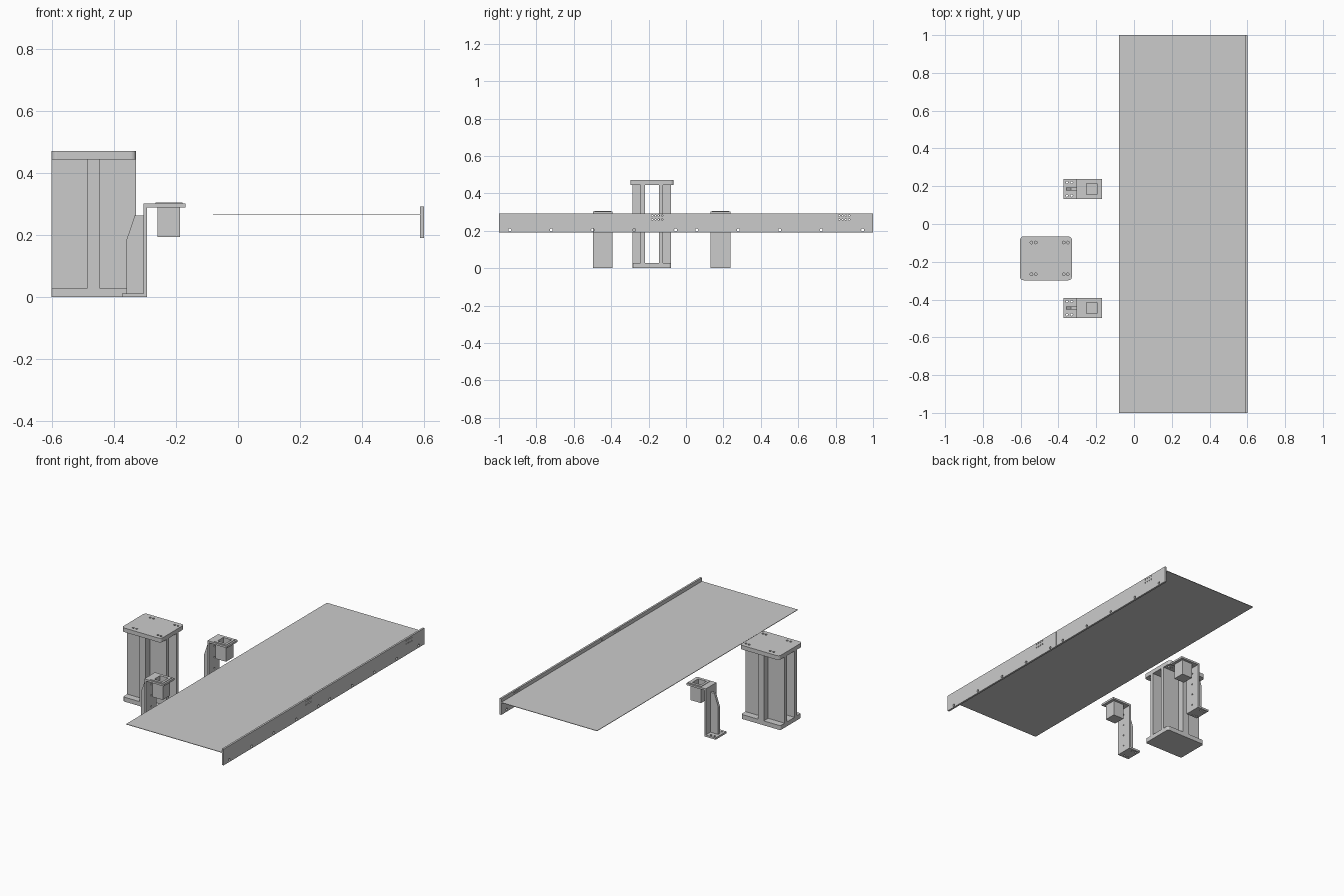
import bpy, bmesh, math
from mathutils import Matrix, Vector

if "Cube" in bpy.data.objects:
    bpy.data.objects.remove(bpy.data.objects["Cube"])


def finish(name, bm):
    bmesh.ops.recalc_face_normals(bm, faces=bm.faces)
    me = bpy.data.meshes.new(name)
    bm.to_mesh(me)
    bm.free()
    ob = bpy.data.objects.new(name, me)
    bpy.context.collection.objects.link(ob)
    return ob


def add_box(bm, x0, x1, y0, y1, z0, z1):
    m = Matrix.Translation(((x0 + x1) / 2, (y0 + y1) / 2, (z0 + z1) / 2)) \
        @ Matrix.Diagonal((x1 - x0, y1 - y0, z1 - z0, 1))
    bmesh.ops.create_cube(bm, size=1, matrix=m)


def box(name, *b):
    bm = bmesh.new()
    add_box(bm, *b)
    return finish(name, bm)


def extrude_xz(name, pts, y0, y1):
    bm = bmesh.new()
    f = bm.faces.new([bm.verts.new((x, y0, z)) for x, z in pts])
    r = bmesh.ops.extrude_face_region(bm, geom=[f])
    vs = [g for g in r["geom"] if isinstance(g, bmesh.types.BMVert)]
    bmesh.ops.translate(bm, verts=vs, vec=(0, y1 - y0, 0))
    return finish(name, bm)


def rounded_plate(name, x0, x1, y0, y1, z0, z1, r):
    bm = bmesh.new()
    add_box(bm, x0, x1, y0, y1, z0, z1)
    ed = [e for e in bm.edges if abs(e.verts[0].co.z - e.verts[1].co.z) > 0.001]
    bmesh.ops.bevel(bm, geom=ed, offset=r, segments=5, profile=0.5, affect='EDGES')
    return finish(name, bm)


def cut(ob, holes=(), boxes=()):
    """holes: (centre, axis, radius, length)"""
    bm = bmesh.new()
    for c, axis, r, depth in holes:
        rot = Matrix.Rotation(math.pi / 2, 4, 'Y') if axis == 'X' else Matrix()
        bmesh.ops.create_cone(bm, cap_ends=True, segments=16, radius1=r, radius2=r,
                              depth=depth, matrix=Matrix.Translation(Vector(c)) @ rot)
    for b in boxes:
        add_box(bm, *b)
    cutter = finish("cutter", bm)
    cutter.hide_render = True
    mod = ob.modifiers.new("holes", 'BOOLEAN')
    mod.operation, mod.solver, mod.object = 'DIFFERENCE', 'EXACT', cutter
    dg = bpy.context.evaluated_depsgraph_get()
    me = bpy.data.meshes.new_from_object(ob.evaluated_get(dg))
    ob.modifiers.clear()
    ob.data = me
    bpy.data.objects.remove(cutter)


# Thin panel
box("panel", -0.08, 0.59, -1, 1, 0.266, 0.269)

# Edge rail: two identical lengths with bolt holes and small vent patterns
for i, s in enumerate((-1, 0)):
    rail = box(f"edge_rail_{i + 1}", 0.588, 0.60, s + 0.001 * (i == 1), s + 1 - 0.001 * (i == 0), 0.19, 0.292)
    holes = [((0.594, s + 0.058 + 0.2215 * k, 0.204), 'X', 0.008, 0.05) for k in range(5)]
    holes += [((0.594, s + 0.819 + 0.018 * k, z), 'X', 0.004, 0.05)
              for k in range(4) for z in (0.26, 0.281)]
    cut(rail, holes)

# Pedestal: base, top plate, two side plates with outer ribs
X0, X1, YC = -0.603, -0.329, -0.182
rounded_plate("pedestal_base", X0, X1, YC - 0.103, YC + 0.103, 0, 0.028, 0.012)
top = rounded_plate("pedestal_top", X0, X1, YC - 0.116, YC + 0.116, 0.445, 0.471, 0.018)
cut(top, [((x, YC + y, 0.458), 'Z', 0.007, 0.1)
          for x in (-0.543, -0.52, -0.372, -0.35) for y in (-0.084, 0.084)])
for side, s in (("front", -1), ("back", 1)):
    ys = sorted((YC + s * 0.037, YC + s * 0.06))
    box(f"pedestal_{side}_plate", X0, X1, *ys, 0.028, 0.445)
    yr = sorted((YC + s * 0.06, YC + s * 0.103))
    box(f"pedestal_{side}_rib", -0.487, -0.445, *yr, 0.028, 0.445)

# Brackets with gusset and open cup
for tag, y in (("front", -0.445), ("back", 0.185)):
    frame = extrude_xz(f"{tag}_bracket",
                       [(-0.374, 0), (-0.294, 0), (-0.294, 0.29), (-0.169, 0.29),
                        (-0.169, 0.302), (-0.305, 0.302), (-0.305, 0.012), (-0.374, 0.012)],
                       y - 0.053, y + 0.053)
    holes = [((-0.294, y, z), 'X', 0.005, 0.016) for z in (0.04, 0.11, 0.18, 0.25)]
    holes += [((x, y + d, 0.006), 'Z', 0.006, 0.05) for x in (-0.355, -0.33) for d in (-0.035, 0.035)]
    cut(frame, holes, [(-0.26, -0.187, y - 0.037, y + 0.037, 0.27, 0.32)])
    extrude_xz(f"{tag}_gusset",
               [(-0.36, 0.012), (-0.305, 0.012), (-0.305, 0.264), (-0.333, 0.264), (-0.36, 0.185)],
               y - 0.008, y + 0.008)
    cup = box(f"{tag}_cup", -0.26, -0.187, y - 0.037, y + 0.037, 0.194, 0.303)
    cut(cup, boxes=[(-0.252, -0.195, y - 0.029, y + 0.029, 0.204, 0.35)])
    rim = box(f"{tag}_cup_rim", -0.267, -0.18, y - 0.045, y + 0.045, 0.302, 0.305)
    cut(rim, boxes=[(-0.252, -0.195, y - 0.029, y + 0.029, 0.28, 0.33)])
    # Low ribs on the cup floor
    bm = bmesh.new()
    for k in range(-2, 3):
        add_box(bm, -0.252, -0.195, y + k * 0.012 - 0.002, y + k * 0.012 + 0.002, 0.203, 0.21)
    finish(f"{tag}_cup_floor_ribs", bm)
